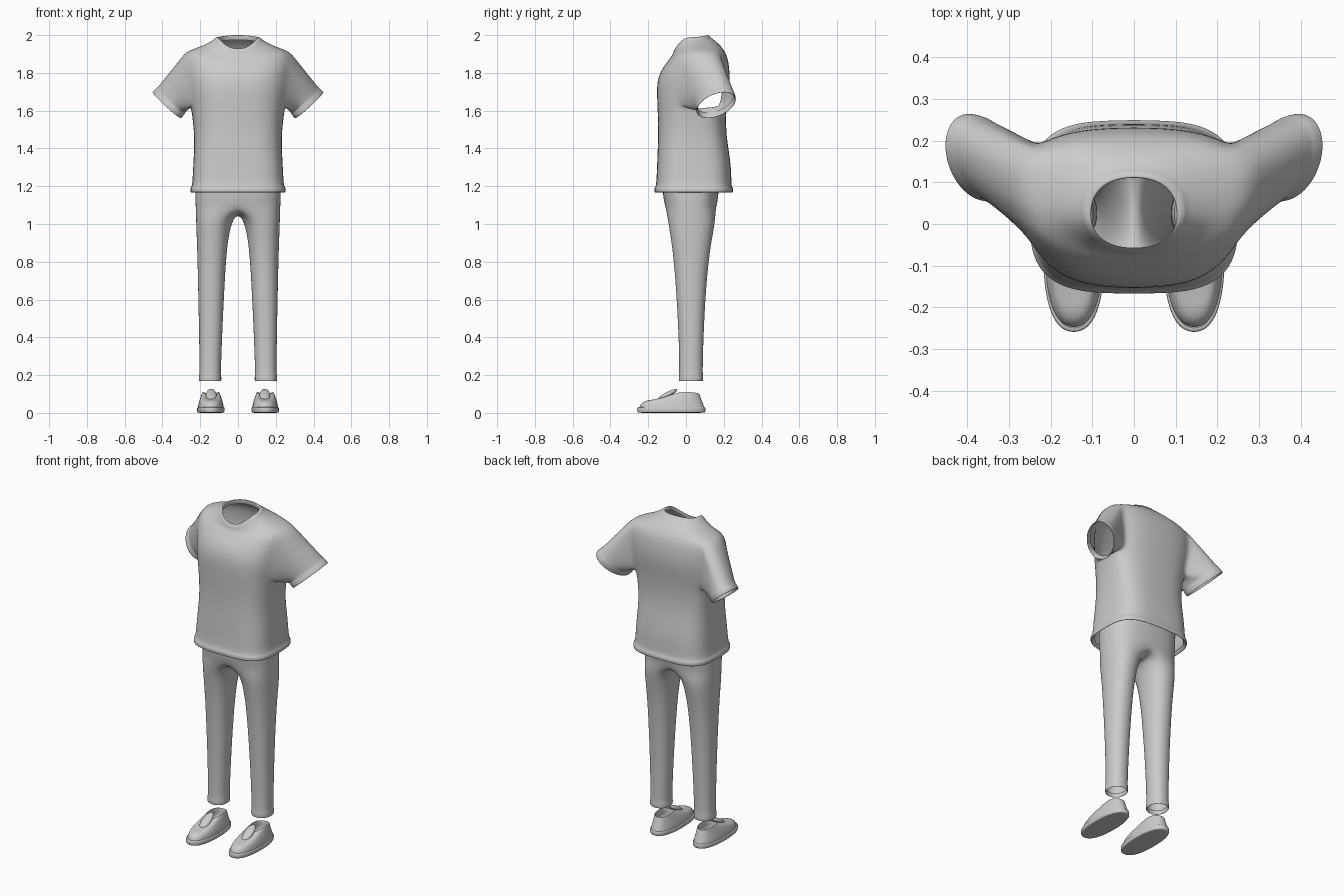
import bpy, bmesh
from math import sin, cos, pi, radians
from mathutils import Vector, Matrix

if "Cube" in bpy.data.objects:
    bpy.data.objects.remove(bpy.data.objects["Cube"])


def finish(name, bm, levels=2):
    """Mesh half -> mirrored, subdivided, smooth object."""
    bmesh.ops.recalc_face_normals(bm, faces=bm.faces)
    me = bpy.data.meshes.new(name)
    bm.to_mesh(me)
    bm.free()
    me.polygons.foreach_set("use_smooth", [True] * len(me.polygons))
    ob = bpy.data.objects.new(name, me)
    bpy.context.collection.objects.link(ob)
    ob.modifiers.new("mirror", 'MIRROR').merge_threshold = 0.0005
    s = ob.modifiers.new("subdivide", 'SUBSURF')
    s.levels = s.render_levels = levels
    return ob


def spow(v, p):
    return abs(v) ** p * (1 if v >= 0 else -1)


def arc(w, yf, yb, ys, zf, zs, zb, n, p):
    """Half cross-section from front centre round the +x side to back centre."""
    pts = []
    for i in range(n + 1):
        c, s = cos(pi * i / n), abs(sin(pi * i / n))
        y, z = (yf, zf) if c > 0 else (yb, zb)
        x = 0 if i in (0, n) else w * s ** p
        pts.append(Vector((x, ys + (y - ys) * abs(c) ** p, zs + (z - zs) * c * c)))
    return pts


def ellipse(xc, w, yf, yb, zf, zs, zb, n, start=0, p=.85):
    """Closed rounded ring, counted from the front."""
    pts = []
    for k in range(n):
        a = radians(start) + 2 * pi * k / n
        c, s = cos(a), sin(a)
        z = zs + ((zf if c > 0 else zb) - zs) * c * c
        pts.append(Vector((xc + w * spow(s, p), (yf + yb) / 2 - (yb - yf) / 2 * spow(c, p), z)))
    return pts


def skin(bm, rows, closed=False, skip=lambda r, i: False):
    """Quads between rows; a row may be made of points or existing verts."""
    grid = [[q if isinstance(q, bmesh.types.BMVert) else bm.verts.new(q) for q in row] for row in rows]
    n = len(rows[0])
    for r in range(len(grid) - 1):
        for i in range(n if closed else n - 1):
            if not skip(r, i):
                j = (i + 1) % n
                bm.faces.new((grid[r][i], grid[r][j], grid[r + 1][j], grid[r + 1][i]))
    return grid


# Shirt body
def shirt_row(w, yf, yb, zf, zs, zb):
    side = min(.04 + max(0, zs - 1.3) * .11, .035 + (w - .127) * .5, .1)
    squareness = min(.9, .6 + max(0, zs - 1.25) * .32) + (.05 if w < .2 else 0)
    return arc(w, yf, yb, side, zf, zs, zb, 14, squareness)


rows = [shirt_row(.243 + d, -.158 - d, .240 + d, z, z, z)      # turned hem
        for d, z in ((-.008, 1.185), (.005, 1.166), (.010, 1.168), (.010, 1.194), (0, 1.198))]
rows += [shirt_row(w, yf, yb, z, z, z) for w, yf, yb, z in     # waist to armpit
         ((.238, -.154, .241, 1.31), (.230, -.148, .216, 1.45), (.241, -.149, .211, 1.555))]
rows += [shirt_row(*r) for r in (                               # chest and shoulders
    (.250, -.154, .218, 1.66, 1.62, 1.65),
    (.268, -.156, .232, 1.755, 1.71, 1.74),
    (.283, -.130, .232, 1.82, 1.80, 1.81),
    (.287, -.102, .222, 1.855, 1.875, 1.88),
    (.272, -.085, .203, 1.878, 1.918, 1.92),
    (.195, -.073, .170, 1.892, 1.938, 1.96))]
rows += [shirt_row(.127 + d, -.069 - d * .5, .130 + d * .8,     # neckband
                   1.905 + f, 1.976 + h, 1.987 + h)
         for d, f, h in ((0, 0, 0), (-.002, .005, .008), (-.021, .024, .015),
                         (-.025, .022, .010), (-.020, 0, -.012))]
bm = bmesh.new()
R0, R1, I0, I1 = 8, 12, 5, 10     # armhole rows and columns
g = skin(bm, rows, skip=lambda r, i: R0 <= r < R1 and I0 <= i < I1)

# Sleeve: armhole loop carried out to the tilted cuff ring
loop = ([g[R0][i] for i in range(I0, I1)] + [g[r][I1] for r in range(R0, R1)]
        + [g[R1][i] for i in range(I1, I0, -1)] + [g[r][I0] for r in range(R1, R0, -1)])
centre = Vector((.378, .16, 1.628))
u, v = Vector((0, .100, .012)), Vector((.075, .028, .068))
axis = Vector((.67, .12, -.73))


def cuff(k, scale, back):
    a = radians(-140 + 20 * k)
    return centre + (u * cos(a) + v * sin(a)) * scale - axis * back


sleeve = [[q.co.lerp(cuff(k, .99, .035), t) for k, q in enumerate(loop)] for t in (.25, .5, .75, 1)]
sleeve += [[cuff(k, s, b) for k in range(18)]
           for s, b in ((1.02, .032), (1.03, .003), (1.01, 0), (.95, .006), (.94, .035))]
skin(bm, [loop] + sleeve, closed=True)
finish("shirt", bm)


# Trousers: legs with turned cuffs, joined at the crotch
def leg_row(xi, xo, yf, yb, z):
    return ellipse((xi + xo) / 2, (xo - xi) / 2, yf, yb, z, z, z, 16, -22.5, .9)


rows = [leg_row(.090 - d, .205 + d, -.037 - d, .089 + d, z) for d, z in
        ((-.006, .19), (-.001, .166), (.003, .167), (.003, .198), (0, .203))]
rows += [leg_row(*r) for r in (
    (.085, .206, -.038, .092, .36), (.074, .211, -.050, .103, .60),
    (.062, .216, -.067, .122, .82), (.047, .221, -.086, .145, .95),
    (.022, .224, -.100, .158, 1.03))]
hips = [arc(w, yf, yb, .025, z, z, z, 10, .75) for w, yf, yb, z in
        ((.226, -.112, .163, 1.09), (.229, -.124, .173, 1.15), (.226, -.128, .182, 1.26))]
crotch = [Vector((0, .163 - .275 * k / 6, 1.09 - .045 * sin(pi * k / 6))) for k in range(1, 6)]
bm = bmesh.new()
top = skin(bm, rows + [hips[0] + crotch], closed=True)[-1]
skin(bm, [top[:11]] + hips[1:])
finish("trousers", bm)

# Shoe sole: one outline stepped up through a rounded edge
SX = .144
bm = bmesh.new()
g = skin(bm, [ellipse(SX, .074 + d, -.261 - d, .106 + d, z, z, z, 20) for d, z in
              ((-.012, 0), (-.003, .002), (0, .010), (0, .024), (-.002, .029), (-.010, .030))], closed=True)
bm.faces.new(g[0])
finish("shoe_sole", bm)


# Shoe upper: outline blends into the ankle opening, then a lining drops inside
def upper(t, inset=0, drop=0):
    return ellipse(SX, .069 - .025 * t ** 1.5 - inset, -.249 + .174 * t * t + inset, .1 - .03 * t - inset,
                   .028 + .038 * min(1, 2.4 * t) + .03 * t ** 5 - drop,
                   .028 + .084 * t - drop, .028 + .076 * t - drop, 20)


bm = bmesh.new()
g = skin(bm, [upper(k / 6) for k in range(7)]
         + [upper(1, .004, .001), upper(1, .006, .02), upper(1, .005, .062)], closed=True)
bm.faces.new(g[-1])
finish("shoe_upper", bm)

# Shoe tongue: flattened, tilted ellipsoid in the throat
bm = bmesh.new()
bmesh.ops.create_uvsphere(bm, u_segments=12, v_segments=8, radius=1, matrix=(
    Matrix.Translation((SX - .002, -.102, .094)) @ Matrix.Rotation(radians(29), 4, 'X')
    @ Matrix.Diagonal((.030, .068, .014, 1))))
finish("shoe_tongue", bm, 1)
